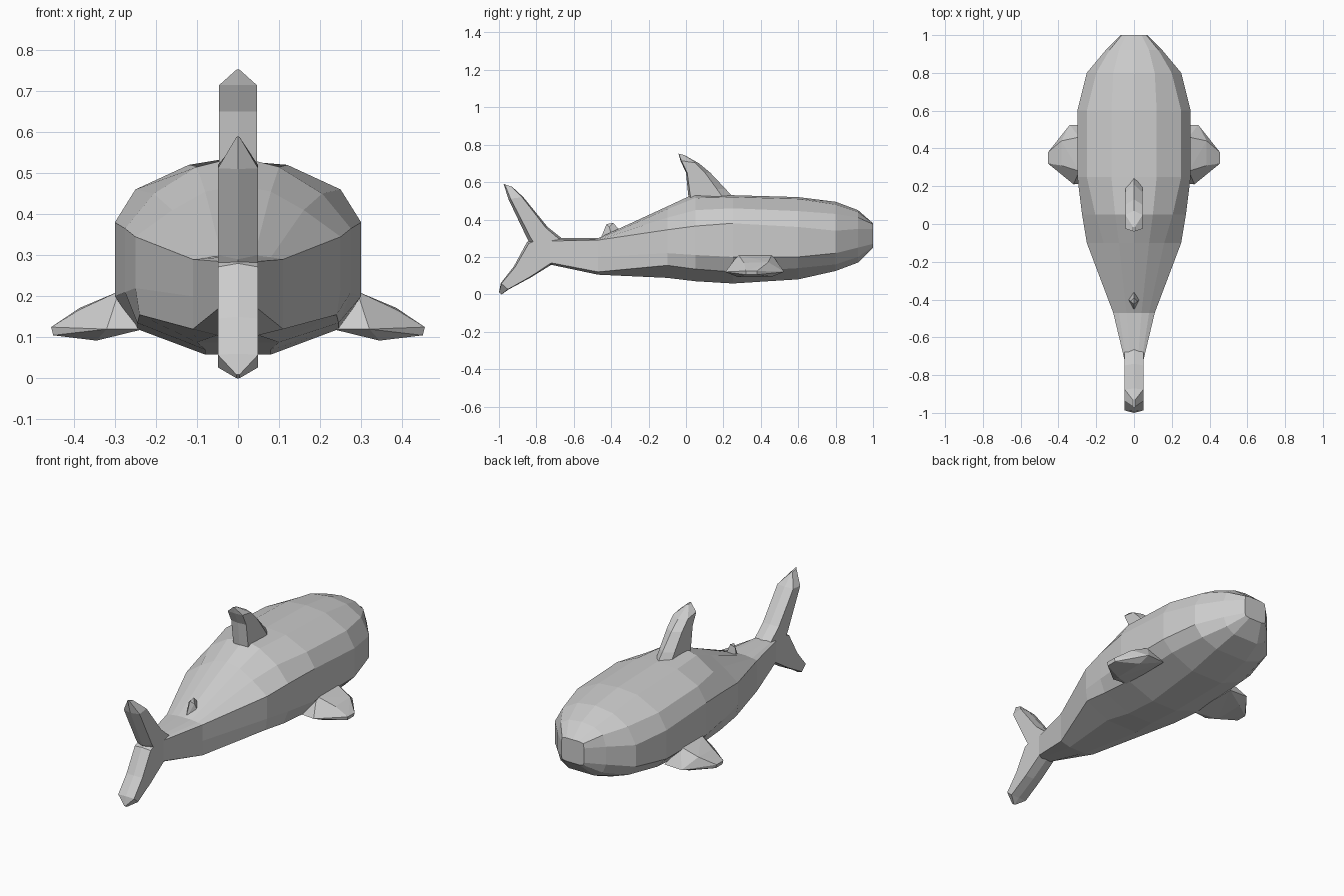
import bpy, bmesh
from mathutils import Vector


def finish(name, bm):
    bmesh.ops.recalc_face_normals(bm, faces=bm.faces[:])
    me = bpy.data.meshes.new(name)
    bm.to_mesh(me)
    bm.free()
    ob = bpy.data.objects.new(name, me)
    bpy.context.collection.objects.link(ob)
    return ob


def loft(name, rings):
    bm = bmesh.new()
    loops = [[bm.verts.new(p) for p in r] for r in rings]
    n = len(loops[0])
    for a, b in zip(loops, loops[1:]):
        for i in range(n):
            j = (i + 1) % n
            bm.faces.new((a[i], a[j], b[j], b[i]))
    bm.faces.new(loops[0])
    bm.faces.new(loops[-1])
    bmesh.ops.remove_doubles(bm, verts=bm.verts[:], dist=0.0005)
    return finish(name, bm)


def hull(name, pts):
    bm = bmesh.new()
    for p in pts:
        bm.verts.new(p)
    res = bmesh.ops.convex_hull(bm, input=bm.verts[:])
    loose = [v for v in bm.verts if not v.link_faces]
    bmesh.ops.delete(bm, geom=loose, context='VERTS')
    return finish(name, bm)


def blade(name, pairs, half, s_lead, s_trail):
    # each pair: leading (y, z), trailing (y, z); last pair is the sharp tip
    rings = []
    for k, (ly, lz, ty, tz) in enumerate(pairs):
        h = half if k < len(pairs) - 1 else 0.004
        lead, trail = Vector((0, ly, lz)), Vector((0, ty, tz))
        a, b = lead.lerp(trail, s_lead), lead.lerp(trail, s_trail)
        x = Vector((h, 0, 0))
        rings.append([lead, a + x, b + x, trail, b - x, a - x])
    return loft(name, rings)


# Body: y, top z, crown x/z, shoulder x/z, side x / upper z / lower z, chine x/z, belly x/z
sections = [
    (1.0, .38, .04, .38, .065, .375, .07, .35, .27, .065, .255, .04, .25),
    (.92, .45, .08, .44, .13, .41, .15, .35, .25, .13, .20, .08, .17),
    (.80, .495, .11, .48, .20, .43, .25, .34, .22, .20, .16, .10, .125),
    (.60, .52, .12, .51, .25, .445, .30, .36, .20, .24, .14, .10, .08),
    (.25, .53, .12, .52, .25, .46, .30, .38, .20, .245, .12, .08, .058),
    (.05, .54, .10, .515, .205, .45, .275, .365, .21, .245, .135, .08, .07),
    (-.10, .47, .08, .455, .16, .41, .25, .345, .22, .24, .155, .10, .088),
    (-.47, .30, .04, .30, .08, .295, .11, .29, .20, .11, .12, .05, .105),
    (-.73, .30, .02, .30, .04, .295, .048, .285, .22, .048, .17, .03, .16),
]
rings = []
for y, zt, xa, za, xs, zs, w, zu, zl, xc, zc, xb, zb in sections:
    half = [(xa, za), (xs, zs), (w, zu), (w, zl), (xc, zc), (xb, zb)]
    rings.append([(0, y, zt)] + [(x, y, z) for x, z in half]
                 + [(-x, y, z) for x, z in reversed(half)])
loft("body", rings)

# Dorsal fin
blade("dorsal_fin", [(.27, .50, .02, .46), (.21, .565, .01, .55),
                     (.13, .65, .0, .65), (.07, .70, -.03, .715),
                     (-.01, .745, -.04, .752)], .046, .22, .95)

# Tail lobes
blade("upper_tail_fin", [(-.64, .28, -.78, .18), (-.74, .36, -.845, .29),
                         (-.87, .52, -.95, .51), (-.93, .575, -.975, .59)],
      .049, .08, .85)
blade("lower_tail_fin", [(-.64, .20, -.78, .31), (-.72, .158, -.85, .28),
                         (-.83, .09, -.92, .15), (-.95, .025, -.99, .06),
                         (-.985, 0, -1.0, .01)], .049, .05, .93)

# Small rear back fin
hull("rear_back_fin", [(0, -.34, .32), (.03, -.40, .32), (-.03, -.40, .32),
                       (0, -.46, .29), (.018, -.41, .36), (-.018, -.41, .36),
                       (0, -.39, .382), (0, -.425, .375), (0, -.36, .35)])

# Side fins, mirrored
side_pts = [(.23, .22, .12), (.23, .52, .12), (.29, .28, .212), (.29, .46, .212),
            (.34, .525, .12), (.32, .21, .12), (.345, .28, .092), (.345, .46, .095),
            (.385, .44, .172), (.385, .31, .168), (.455, .38, .125),
            (.455, .32, .125), (.45, .38, .105), (.45, .32, .105)]
for name, s in (("right_side_fin", 1), ("left_side_fin", -1)):
    hull(name, [(s * x, y, z) for x, y, z in side_pts])
